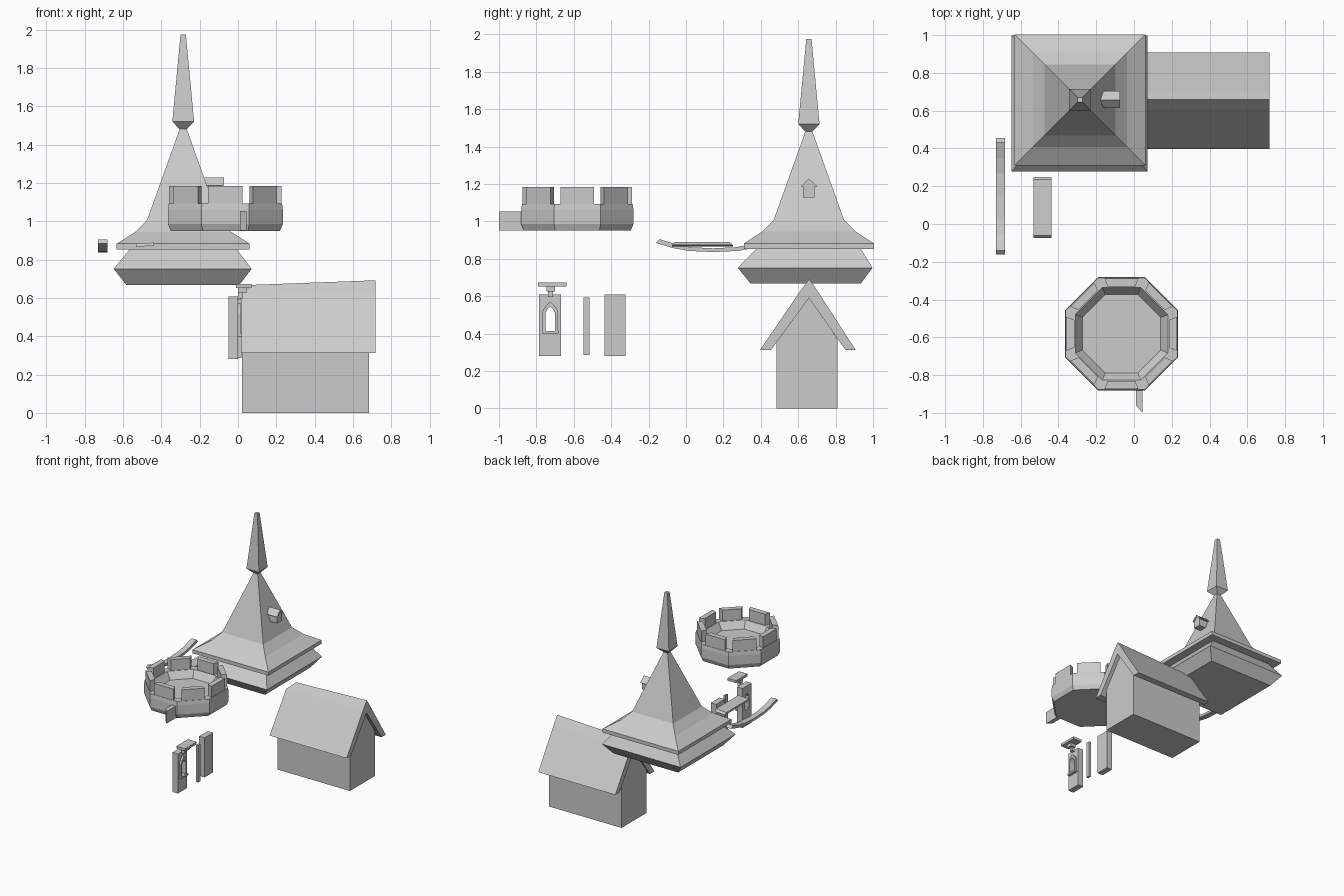
import bpy, math
from math import cos, sin, pi

if "Cube" in bpy.data.objects:
    bpy.data.objects.remove(bpy.data.objects["Cube"])


def mesh(name, verts, faces):
    me = bpy.data.meshes.new(name)
    me.from_pydata(verts, [], faces)
    me.update()
    ob = bpy.data.objects.new(name, me)
    bpy.context.collection.objects.link(ob)
    return ob


def loft(name, rings, closed=False):
    """Skin equal-sized rings of points; cap the ends unless closed."""
    n, m = len(rings[0]), len(rings)
    verts = [p for r in rings for p in r]
    faces = []
    for i in range(m if closed else m - 1):
        a, b = i * n, (i + 1) % m * n
        for j in range(n):
            k = (j + 1) % n
            faces.append((a + j, a + k, b + k, b + j))
    if not closed:
        faces += [tuple(reversed(range(n))), tuple(range((m - 1) * n, m * n))]
    return mesh(name, verts, faces)


def along_x(name, pts, x0, x1):
    """Extrude a counter-clockwise (y, z) outline along x."""
    return loft(name, [[(x, y, z) for y, z in pts] for x in (x0, x1)])


def box(name, x0, x1, y0, y1, z0, z1):
    return along_x(name, [(y0, z0), (y1, z0), (y1, z1), (y0, z1)], x0, x1)


def stack(name, sides, profile):
    """Flat-sided tower from (apothem, z, centre x, centre y) levels."""
    c = 1 / cos(pi / sides)
    return loft(name, [[(cx + a * c * cos(2 * pi * (j + .5) / sides),
                         cy + a * c * sin(2 * pi * (j + .5) / sides), z)
                        for j in range(sides)] for a, z, cx, cy in profile])


# Two-tier square spire roof
CX, CY = -.286, .657
stack("lower_eave", 4, [(.295, .668, -.288, .64), (.36, .752, -.289, .637),
                        (.28, .853, -.286, .655)])
stack("spire_roof", 4, [(a, z, CX, CY) for a, z in
      [(.347, .853), (.347, .883), (.25, .945), (.188, 1.008), (.018, 1.483)]])
stack("spire_finial", 4, [(a, z, CX, CY) for a, z in
      [(.018, 1.48), (.057, 1.52), (.014, 1.975)]])

# Small dormer on the right slope
along_x("dormer_body", [(.625, 1.127), (.688, 1.127), (.688, 1.187),
                        (.657, 1.218), (.625, 1.187)], -.19, -.08)
along_x("dormer_roof", [(.613, 1.186), (.626, 1.186), (.657, 1.215), (.688, 1.186),
                        (.704, 1.186), (.657, 1.229)], -.174, -.073)

# Octagonal tower top with sunken floor
TX, TY = -.066, -.581
stack("tower_top", 8, [(a, z, TX, TY) for a, z in
      [(.285, .95), (.3, .985), (.3, 1.06), (.296, 1.092), (.245, 1.092), (.207, 1.035)]])

# Battlements, one on each side
for i in range(8):
    t = i * pi / 4
    base = [(.293, -.09), (.293, .09), (.25, .073), (.25, -.073)]
    loft("merlon", [[(TX + r * cos(t) - s * sin(t), TY + r * sin(t) + s * cos(t), z)
                     for r, s in base] for z in (1.085, 1.184)])

# Spur on the tower front
loft("tower_spur", [[(.01, -.86, z), (.01, -.96, z), (.045, -1, z), (.045, -.86, z)]
                    for z in (.952, 1.053)])

# House body and thick gabled roof with a clipped left end
along_x("house_body", [(.485, 0), (.81, 0), (.81, .37), (.657, .6), (.485, .37)], .022, .685)
outline = [(.396, .313), (.455, .313), (.657, .59), (.852, .313),
           (.907, .313), (.702, .615), (.659, .668), (.612, .615)]
left = [(.07 if z > .65 else .012, y, z) for y, z in outline]
right = [(.717, y, z + (.024 if z > .65 else .015 if z > .6 else 0)) for y, z in outline]
loft("house_roof", [left, right])

# Wall panels
box("plain_panel", -.05, 0, -.436, -.324, .281, .608)


def arch(half, z0, z1, z2, x):
    c = -.726
    return [(x, c - half, z0), (x, c + half, z0), (x, c + half, z1),
            (x, c + half * .55, z1 + (z2 - z1) * .6), (x, c, z2),
            (x, c - half * .55, z1 + (z2 - z1) * .6), (x, c - half, z1)]


# Panel with pointed window opening
panel = box("window_panel", -.05, 0, -.785, -.667, .281, .608)
cutter = loft("window_cutter", [arch(.026, .415, .51, .545, x) for x in (-.1, .05)])
cutter.hide_render = True
cutter.hide_viewport = True
cut = panel.modifiers.new("opening", "BOOLEAN")
cut.operation, cut.object, cut.solver = "DIFFERENCE", cutter, "EXACT"

# Raised window frame and sill
loft("window_frame", [arch(.041, .404, .52, .57, -.005), arch(.041, .404, .52, .57, .015),
                      arch(.026, .415, .51, .545, .015), arch(.026, .415, .51, .545, -.005)], True)
box("window_sill", -.005, .022, -.77, -.68, .4, .414)

# Bracketed cap above the window
box("cap_plate", -.01, .07, -.79, -.64, .652, .672)
box("cap_shoulder", 0, .045, -.747, -.7, .625, .652)
box("cap_neck", 0, .025, -.737, -.71, .597, .627)

# Thin post
along_x("thin_post", [(-.549, .286), (-.517, .286), (-.517, .592), (-.549, .592)], 0, .018)

# Curved beam, symmetric about its middle
half = [(0, .836), (.13, .842), (.215, .857), (.308, .885)]
path = [(.146 - d, z) for d, z in reversed(half)] + [(.146 + d, z) for d, z in half[1:]]
loft("curved_beam", [[(-.73, y, z), (-.682, y, z),
                      (-.682, y - (y - .146) * .07, z + .02),
                      (-.73, y - (y - .146) * .07, z + .02)] for y, z in path])

# Short plank, slightly tilted
loft("plank", [[(x, -.075, z), (x, .25, z), (x, .235, z + .016), (x, -.06, z + .016)]
               for x, z in ((-.533, .867), (-.438, .873))])

# Consistent outward normals
import bmesh
for ob in bpy.data.objects:
    bm = bmesh.new()
    bm.from_mesh(ob.data)
    bmesh.ops.recalc_face_normals(bm, faces=bm.faces)
    bm.to_mesh(ob.data)
    bm.free()
